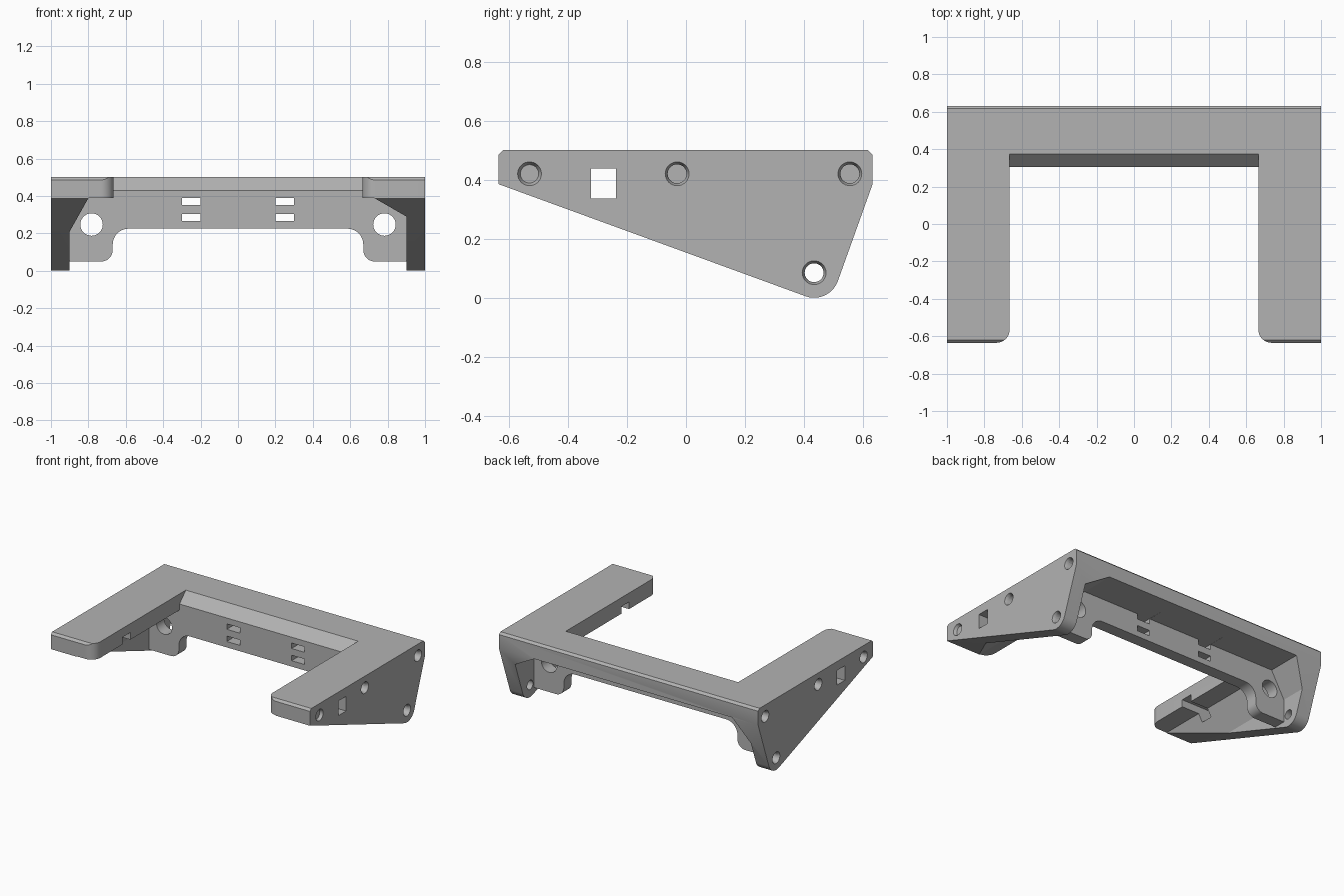
import bpy, bmesh, math
from mathutils import Vector, Matrix

cube = bpy.data.objects.get("Cube")
if cube:
    bpy.data.objects.remove(cube, do_unlink=True)

grey = bpy.data.materials.new("light grey plastic")
grey.use_nodes = True
colour = (0.45, 0.45, 0.45, 1)
grey.diffuse_color = colour
grey.node_tree.nodes["Principled BSDF"].inputs["Base Color"].default_value = colour


def rounded(points, steps=10):
    """Turn (u, v) or (u, v, radius) corners into an outline with arcs."""
    out = []
    for i, p in enumerate(points):
        c = Vector(p[:2])
        if len(p) == 2:
            out.append(c)
            continue
        a = (Vector(points[i - 1][:2]) - c).normalized()
        b = (Vector(points[(i + 1) % len(points)][:2]) - c).normalized()
        half = a.angle(b) / 2
        centre = c + (a + b).normalized() * p[2] / math.sin(half)
        start = c + a * p[2] / math.tan(half) - centre
        end = c + b * p[2] / math.tan(half) - centre
        sweep = math.atan2(start.cross(end), start.dot(end))
        for s in range(steps + 1):
            out.append(centre + Matrix.Rotation(sweep * s / steps, 2) @ start)
    return out


def prism(name, axis, outline, low, high):
    """Extrude an outline along x (y,z), y (x,z) or z (x,y)."""
    place = {"x": lambda u, v, w: (w, u, v),
             "y": lambda u, v, w: (u, w, v),
             "z": lambda u, v, w: (u, v, w)}[axis]
    bm = bmesh.new()
    face = bm.faces.new([bm.verts.new(place(p[0], p[1], low)) for p in rounded(outline)])
    moved = bmesh.ops.extrude_face_region(bm, geom=[face])["geom"]
    verts = [g for g in moved if isinstance(g, bmesh.types.BMVert)]
    bmesh.ops.translate(bm, verts=verts, vec=place(0, 0, high - low))
    bmesh.ops.recalc_face_normals(bm, faces=bm.faces)
    return add(name, bm)


def cone(name, axis, centre, r1, r2, depth):
    """Cylinder or cone along an axis, starting with r1 on the negative end."""
    turn = Matrix.Rotation(math.pi / 2, 4, "Y" if axis == "x" else "X")
    bm = bmesh.new()
    bmesh.ops.create_cone(bm, cap_ends=True, segments=32, radius1=r1, radius2=r2,
                          depth=depth, matrix=Matrix.Translation(centre) @ turn)
    return add(name, bm)


def add(name, bm):
    mesh = bpy.data.meshes.new(name)
    bm.to_mesh(mesh)
    bm.free()
    mesh.materials.append(grey)
    ob = bpy.data.objects.new(name, mesh)
    bpy.context.collection.objects.link(ob)
    return ob


def combine(target, tool, operation="DIFFERENCE"):
    mod = target.modifiers.new("combine", "BOOLEAN")
    mod.operation, mod.solver, mod.object = operation, "EXACT", tool
    bpy.context.view_layer.objects.active = target
    bpy.ops.object.modifier_apply(modifier=mod.name)
    bpy.data.objects.remove(tool, do_unlink=True)


def box(u0, u1, v0, v1):
    return [(u0, v0), (u1, v0), (u1, v1), (u0, v1)]


# Solid with the side outline, chamfered along the top edges
bracket = prism("bracket", "x", [
    (-0.65, 0.3905), (0.4854, -0.024, 0.085), (0.632, 0.385), (0.632, 0.485),
    (0.617, 0.5), (-0.62, 0.5), (-0.65, 0.47)], -1, 1)

# Hollow underside, leaving side plates with sloped gussets
combine(bracket, prism("underside", "y", [
    (-0.9, -0.2), (-0.9, 0.21), (-0.8, 0.388), (0.73, 0.388),
    (0.9, 0.29), (0.9, -0.2)], -1, 1))

# Opening between the arms, with rounded arm tips
combine(bracket, prism("opening", "z", [
    (-0.665, 0.305), (0.665, 0.305), (0.665, -0.635, 0.07), (1.2, -0.635),
    (1.2, -0.9), (-1.2, -0.9), (-1.2, -0.635), (-0.665, -0.635, 0.07)], -0.3, 0.8))

# Sloped lead-in on the rear bar
combine(bracket, prism("bar_slope", "x", [(0.28, 0.405), (0.395, 0.52), (0.28, 0.52)],
                       -0.665, 0.665))

# Upright wall with a rounded ear at each end
half = [(0.67, 0.225, 0.085), (0.67, 0.05, 0.06), (0.95, 0.05), (0.95, 0.42)]
mirrored = [(-p[0], *p[1:]) for p in reversed(half)]
combine(bracket, prism("rear_wall", "y", half + mirrored, 0.305, 0.39), "UNION")

# Cable slots and ear holes in the wall
for side in (-1, 1):
    x = side * 0.25
    for z in (0.285, 0.37):
        combine(bracket, prism("slot", "y", box(x - 0.05, x + 0.05, z - 0.019, z + 0.019),
                               0.2, 0.5))
    combine(bracket, cone("ear_hole", "y", (side * 0.783, 0.35, 0.247), 0.06, 0.06, 0.3))

# Square channel across both arms
combine(bracket, prism("channel", "x", box(-0.322, -0.237, 0.336, 0.438), -1.2, 1.2))

# Countersunk screw holes in both side plates
for side in (-1, 1):
    for y, z in ((-0.53, 0.42), (-0.03, 0.42), (0.555, 0.42), (0.434, 0.085)):
        combine(bracket, cone("screw_hole", "x", (side * 0.98, y, z), 0.032, 0.032, 0.24))
        wide, narrow = 0.045, 0.031
        ends = (narrow, wide) if side > 0 else (wide, narrow)
        combine(bracket, cone("countersink", "x", (side * 0.995, y, z), *ends, 0.03))

bpy.ops.object.select_all(action="DESELECT")
bracket.select_set(True)
bpy.context.view_layer.objects.active = bracket
bpy.ops.object.shade_smooth_by_angle(angle=math.radians(25))
